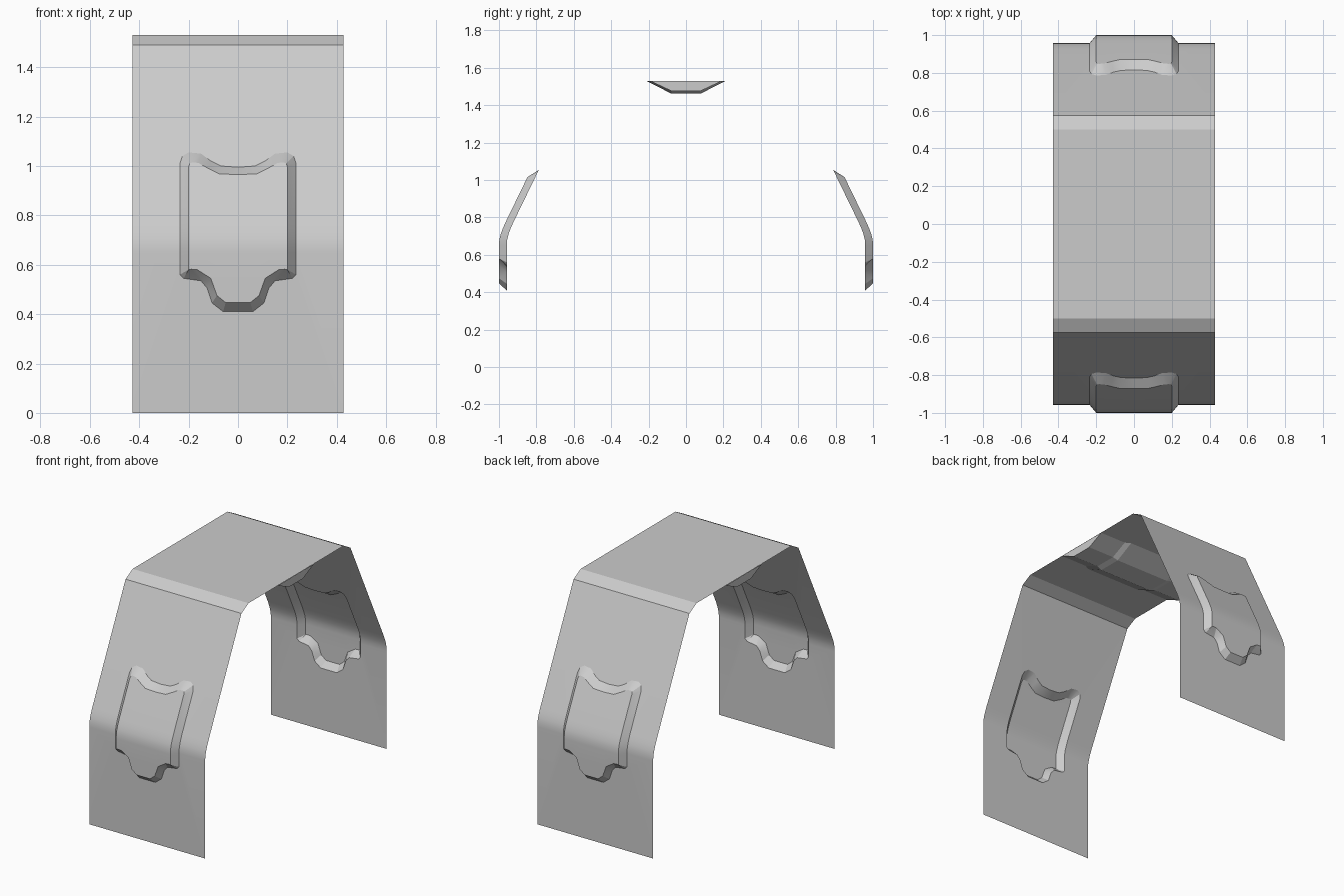
import bpy, bmesh, math
from mathutils import Vector
from mathutils.geometry import delaunay_2d_cdt

if "Cube" in bpy.data.objects:
    bpy.data.objects.remove(bpy.data.objects["Cube"])

HALF_W, TOP, LEG_TOP = 0.428, 1.53, 1.49
# leg profile as (z, distance from centre)
PROFILE = [(0, .958), (.65, .958), (.68, .956), (.71, .949), (.74, .938), (.77, .925), (LEG_TOP, .575)]
DEPTH = 0.042


def leg_y(z):
    for (z0, y0), (z1, y1) in zip(PROFILE, PROFILE[1:]):
        if z <= z1 + 1e-6:
            return y0 + (y1 - y0) * (z - z0) / (z1 - z0)
    return PROFILE[-1][1]


def mirrored(half):
    """Close a half outline (top centre to bottom centre) across x = 0."""
    return half + [(-x, z) for x, z in reversed(half) if x > 0]


def finish(name, bm, angle):
    me = bpy.data.meshes.new(name)
    bm.to_mesh(me)
    bm.free()
    ob = bpy.data.objects.new(name, me)
    bpy.context.collection.objects.link(ob)
    bpy.ops.object.select_all(action='DESELECT')
    bpy.context.view_layer.objects.active = ob
    ob.select_set(True)
    bpy.ops.object.shade_smooth_by_angle(angle=math.radians(angle))
    return ob


# outlines of the pressed panel: foot of the wall and raised plateau
foot = mirrored([(0, .995), (.07, 1.0), (.11, 1.02), (.15, 1.05), (.2, 1.055), (.225, 1.04), (.235, 1.01),
                 (.235, .56), (.22, .545), (.15, .535), (.125, .505), (.105, .445), (.06, .41), (0, .41)])
plateau = mirrored([(0, .965), (.075, .968), (.12, .99), (.16, 1.012), (.185, 1.015), (.196, 1.01), (.2, .995),
                    (.2, .58), (.19, .582), (.165, .58), (.11, .545), (.085, .475), (.05, .447), (0, .447)])
border = [(-HALF_W, 0), (HALF_W, 0), (HALF_W, LEG_TOP), (-HALF_W, LEG_TOP)]

# flat leg panel, with panel height stored in y
pts, edges = [], []
for loop in (border, foot, plateau):
    a, n = len(pts), len(loop)
    edges += [(a + i, a + (i + 1) % n) for i in range(n)]
    pts += loop
raised_from = len(border) + len(foot)
out_pts, _, out_faces, origin, _, _ = delaunay_2d_cdt([Vector(p) for p in pts], edges, [], 0, 1e-5)
bm = bmesh.new()
vs = [bm.verts.new((p.x, DEPTH if max(o) >= raised_from else 0, p.y)) for p, o in zip(out_pts, origin)]
for f in out_faces:
    bm.faces.new([vs[i] for i in f])

# cut bend lines, then bend the panel to the leg profile
for z, _ in PROFILE[1:-1]:
    bmesh.ops.bisect_plane(bm, geom=bm.verts[:] + bm.edges[:] + bm.faces[:],
                           plane_co=(0, 0, z), plane_no=(0, 0, 1))
for v in bm.verts:
    v.co.y = -(leg_y(v.co.z) + v.co.y)

# chamfer strip and half of the roof
strip = [(-.575, LEG_TOP), (-.5, TOP), (0, TOP)]
rows = [[bm.verts.new((s * HALF_W, y, z)) for s in (-1, 1)] for y, z in strip]
for a, b in zip(rows, rows[1:]):
    bm.faces.new((a[0], a[1], b[1], b[0]))

# mirror to the back leg
geo = bmesh.ops.duplicate(bm, geom=bm.verts[:] + bm.edges[:] + bm.faces[:])['geom']
for g in geo:
    if isinstance(g, bmesh.types.BMVert):
        g.co.y *= -1
bmesh.ops.remove_doubles(bm, verts=bm.verts[:], dist=1e-4)
bmesh.ops.recalc_face_normals(bm, faces=bm.faces[:])
if max(bm.faces, key=lambda f: f.calc_center_median().z).normal.z < 0:
    bmesh.ops.reverse_faces(bm, faces=bm.faces[:])
finish("bent_sheet", bm, 20)

# trapezoid rib under the roof, thicker in the middle
bm = bmesh.new()
END = (.19, .075, 1.475)
MID = (.21, .08, 1.463)
rings = []
for x, (wide, narrow, low) in ((-HALF_W, END), (-.235, END), (-.2, MID), (.2, MID), (.235, END), (HALF_W, END)):
    rings.append([bm.verts.new((x, y, z)) for y, z in
                  ((-wide, TOP - .001), (-narrow, low), (narrow, low), (wide, TOP - .001))])
for a, b in zip(rings, rings[1:]):
    for i in range(3):
        bm.faces.new((a[i], a[i + 1], b[i + 1], b[i]))
bm.faces.new(rings[0])
bm.faces.new(rings[-1])
bmesh.ops.recalc_face_normals(bm, faces=bm.faces[:])
if min(bm.faces, key=lambda f: f.calc_center_median().z).normal.z > 0:
    bmesh.ops.reverse_faces(bm, faces=bm.faces[:])
finish("roof_rib", bm, 15)
